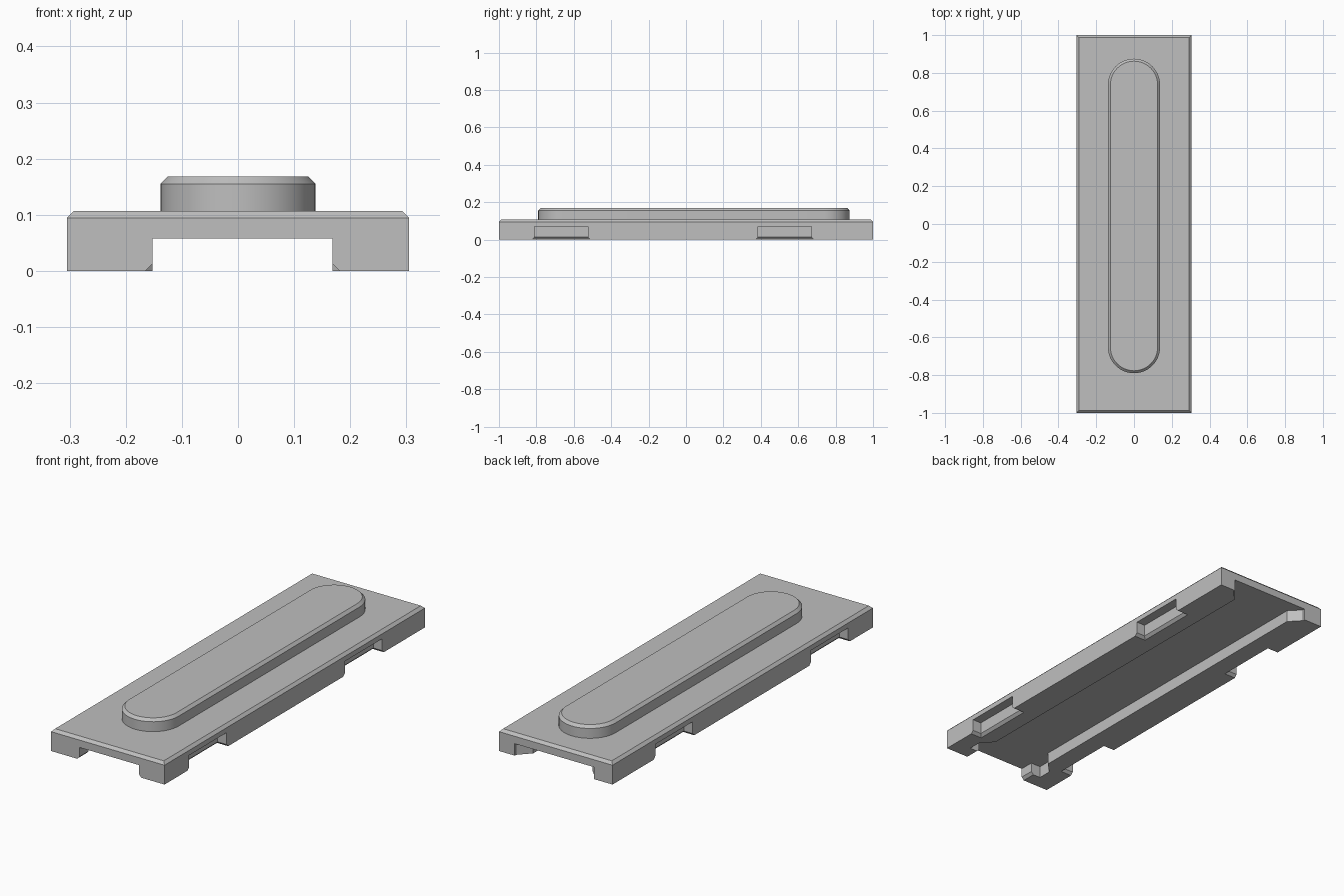
import bpy, bmesh, math

cube = bpy.data.objects.get("Cube")
if cube:
    bpy.data.objects.remove(cube)

grey = bpy.data.materials.new("plain grey")
grey.use_nodes = True
colour = (0.52, 0.52, 0.52, 1)
grey.diffuse_color = colour
grey.node_tree.nodes["Principled BSDF"].inputs["Base Color"].default_value = colour

CHAMFER = 0.013


def loft(name, rings):
    """Closed solid through rings given as (outline, height)."""
    bm = bmesh.new()
    loops = [[bm.verts.new((x, y, z)) for x, y in outline] for outline, z in rings]
    n = len(loops[0])
    bm.faces.new(loops[0][::-1])
    bm.faces.new(loops[-1])
    for low, high in zip(loops, loops[1:]):
        for i in range(n):
            j = (i + 1) % n
            bm.faces.new((low[i], low[j], high[j], high[i]))
    bmesh.ops.recalc_face_normals(bm, faces=bm.faces)
    mesh = bpy.data.meshes.new(name)
    bm.to_mesh(mesh)
    bm.free()
    obj = bpy.data.objects.new(name, mesh)
    bpy.context.collection.objects.link(obj)
    mesh.materials.append(grey)
    return obj


def rect(x0, x1, y0, y1, grow=0):
    x0, x1, y0, y1 = x0 - grow, x1 + grow, y0 - grow, y1 + grow
    return [(x0, y0), (x1, y0), (x1, y1), (x0, y1)]


def stadium(radius, y0, y1, steps=24):
    """Rounded slot outline; y0 and y1 are the arc centres."""
    points = []
    for centre, start in ((y1, 0), (y0, math.pi)):
        for i in range(steps + 1):
            a = start + math.pi * i / steps
            points.append((radius * math.cos(a), centre + radius * math.sin(a)))
    return points


def flared_cutter(name, x0, x1, y0, y1, top):
    """Box cutter whose mouth widens to chamfer the bottom edges."""
    box = rect(x0, x1, y0, y1)
    mouth = rect(x0, x1, y0, y1, 2 * CHAMFER)
    return loft(name, [(mouth, -CHAMFER), (box, CHAMFER), (box, top)])


# Base plate with chamfered top edge
W, TOP = 0.305, 0.107
plan = rect(-W, W, -1, 1)
base = loft("base_plate", [(plan, 0), (plan, TOP - CHAMFER),
                           (rect(-W, W, -1, 1, -CHAMFER), TOP)])

# Underside channel: narrow front mouth, wide recess, flared both ends
MID, HALF, WIDE, CEIL = 0.008, 0.16, 0.213, 0.058
side = [(HALF, -1.1), (HALF, -0.93), (WIDE, -0.93), (WIDE, -0.863),
        (HALF, -0.81), (HALF, 0.934), (WIDE, 0.99), (WIDE, 1.1)]
outline = [(MID + x, y) for x, y in side] + [(MID - x, y) for x, y in side[::-1]]
cutters = [loft("channel_cutter", [(outline, -0.1), (outline, CEIL)])]

# Chamfered lower edges of the front mouth
cutters.append(flared_cutter("mouth_cutter", MID - HALF, MID + HALF, -1.1, -0.92, 0.04))

# Two side pockets on each long side
DEPTH, POCKET_TOP = 0.047, 0.07
for s in (-1, 1):
    for y in (-0.667, 0.528):
        x0, x1 = sorted((s * (W - DEPTH), s * (W + 0.1)))
        cutters.append(flared_cutter("pocket_cutter", x0, x1, y - 0.143, y + 0.143, POCKET_TOP))

# Cut the base and drop the cutters
for cutter in cutters:
    cutter.hide_render = True
    mod = base.modifiers.new("cut", 'BOOLEAN')
    mod.operation = 'DIFFERENCE'
    mod.solver = 'EXACT'
    mod.object = cutter
bpy.context.view_layer.update()
cut_mesh = bpy.data.meshes.new_from_object(base.evaluated_get(bpy.context.evaluated_depsgraph_get()))
base.modifiers.clear()
base.data = cut_mesh
for cutter in cutters:
    bpy.data.objects.remove(cutter)

# Raised rounded pad
R, Y0, Y1, PAD_TOP = 0.138, -0.652, 0.737, 0.168
pad_plan = stadium(R, Y0, Y1)
pad = loft("raised_pad", [(pad_plan, TOP - 0.01), (pad_plan, PAD_TOP - CHAMFER),
                          (stadium(R - CHAMFER, Y0, Y1), PAD_TOP)])
bpy.ops.object.select_all(action='DESELECT')
pad.select_set(True)
bpy.context.view_layer.objects.active = pad
bpy.ops.object.shade_smooth_by_angle(angle=math.radians(30))
